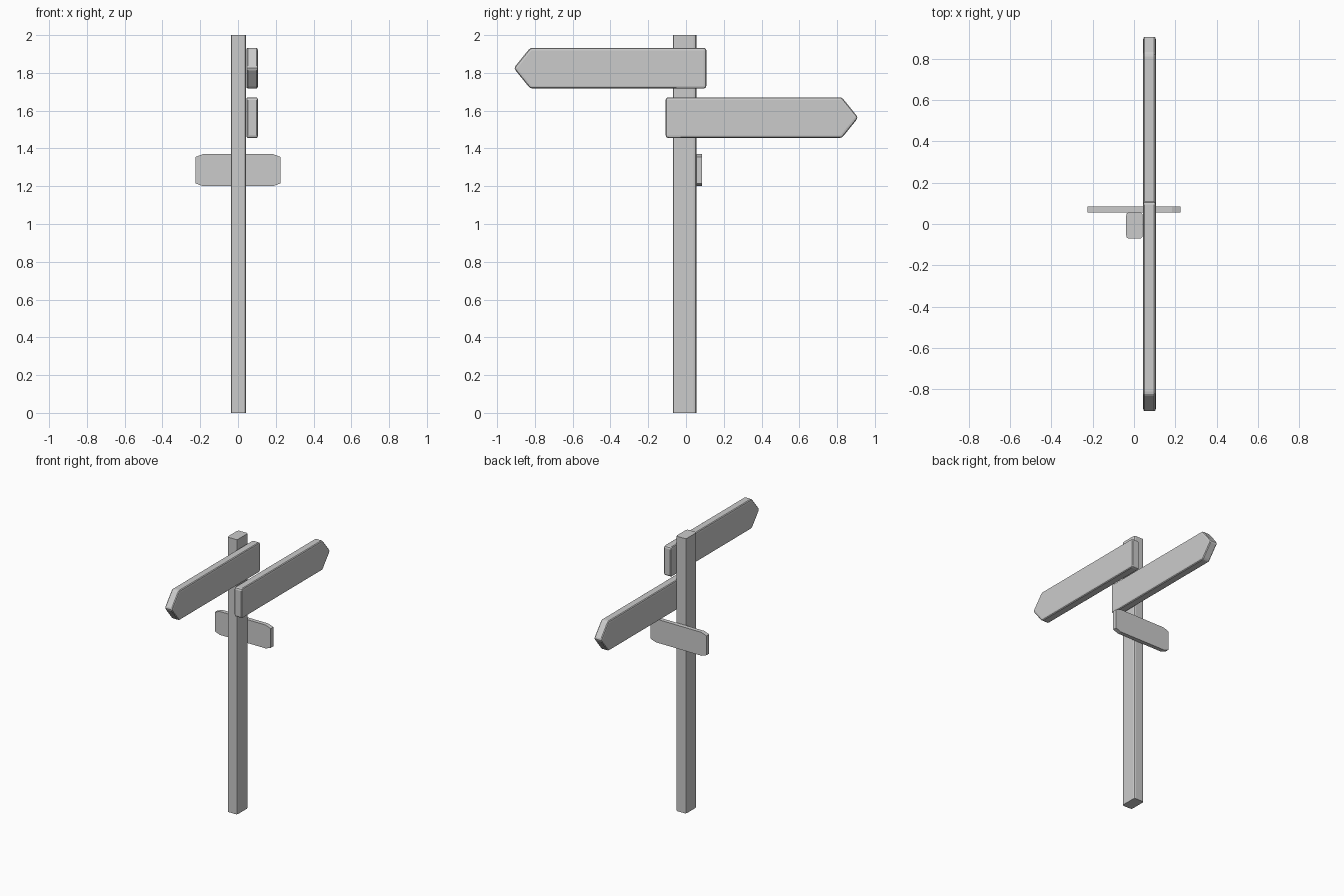
import bpy
import bmesh
from mathutils import Matrix

cube = bpy.data.objects.get("Cube")
if cube:
    bpy.data.objects.remove(cube, do_unlink=True)

# One plain grey for the whole signpost
COLOUR = (0.6, 0.6, 0.6, 1)
grey = bpy.data.materials.new("plain grey")
grey.diffuse_color = COLOUR
grey.use_nodes = True
grey.node_tree.nodes["Principled BSDF"].inputs["Base Color"].default_value = COLOUR


def prism(name, outline, start, end, bevel=0, stretch=1, only_long=False):
    """Extrude an outline, bevel it, and stretch the bevel along the outline's second axis."""
    bm = bmesh.new()
    base = bm.faces.new([bm.verts.new(start + p) for p in outline])
    top = bmesh.ops.extrude_face_region(bm, geom=[base])
    moved = [v for v in top["geom"] if isinstance(v, bmesh.types.BMVert)]
    bmesh.ops.translate(bm, verts=moved, vec=end - start)
    bmesh.ops.recalc_face_normals(bm, faces=bm.faces)
    if bevel:
        squeeze = Matrix.Diagonal((1, 1 / stretch, 1 / stretch, 1))
        bm.transform(squeeze)
        axis = (end - start).normalized()
        edges = [e for e in bm.edges if not only_long or
                 abs((e.verts[1].co - e.verts[0].co).normalized().dot(axis)) > 0.99]
        bmesh.ops.bevel(bm, geom=edges, offset=bevel, segments=2,
                        profile=0.5, affect='EDGES', clamp_overlap=True)
        bm.transform(squeeze.inverted())
    mesh = bpy.data.meshes.new(name)
    bm.to_mesh(mesh)
    bm.free()
    mesh.materials.append(grey)
    obj = bpy.data.objects.new(name, mesh)
    bpy.context.collection.objects.link(obj)
    return obj


def points(pairs, axes):
    """Place 2D pairs on the two named axes."""
    result = []
    for pair in pairs:
        v = Matrix.Identity(3)[0] * 0
        for value, axis in zip(pair, axes):
            setattr(v, axis, value)
        result.append(v)
    return result


def along(axis, value):
    return points([(value,)], axis)[0]


# Upright post with softened long edges
post = [(-0.038, -0.07), (0.042, -0.07), (0.042, 0.055), (-0.038, 0.055)]
prism("post", points(post, "xy"), along("z", 0), along("z", 2), 0.01, 1.5, True)

# Two arrow boards on the left face, pointing opposite ways
for name, way, mid in (("upper_arrow_board", -1, 1.825), ("lower_arrow_board", 1, 1.563)):
    half = 0.108
    arrow = [(-0.108 * way, mid - half), (0.825 * way, mid - half), (0.912 * way, mid),
             (0.825 * way, mid + half), (-0.108 * way, mid + half)]
    prism(name, points(arrow, "yz"), along("x", 0.044), along("x", 0.106), 0.008, 1.8)

# Small cross board on the back, with clipped corners
w, h, cx, cz, mid = 0.225, 0.085, 0.04, 0.015, 1.285
quarter = [(w, h - cz), (w - cx, h)]
right = quarter + [(-x, z) for x, z in reversed(quarter)]
plate = [(x, mid + z) for x, z in right + [(-x, -z) for x, z in right]]
prism("back_board", points(plate, "xz"), along("y", 0.055), along("y", 0.085))
